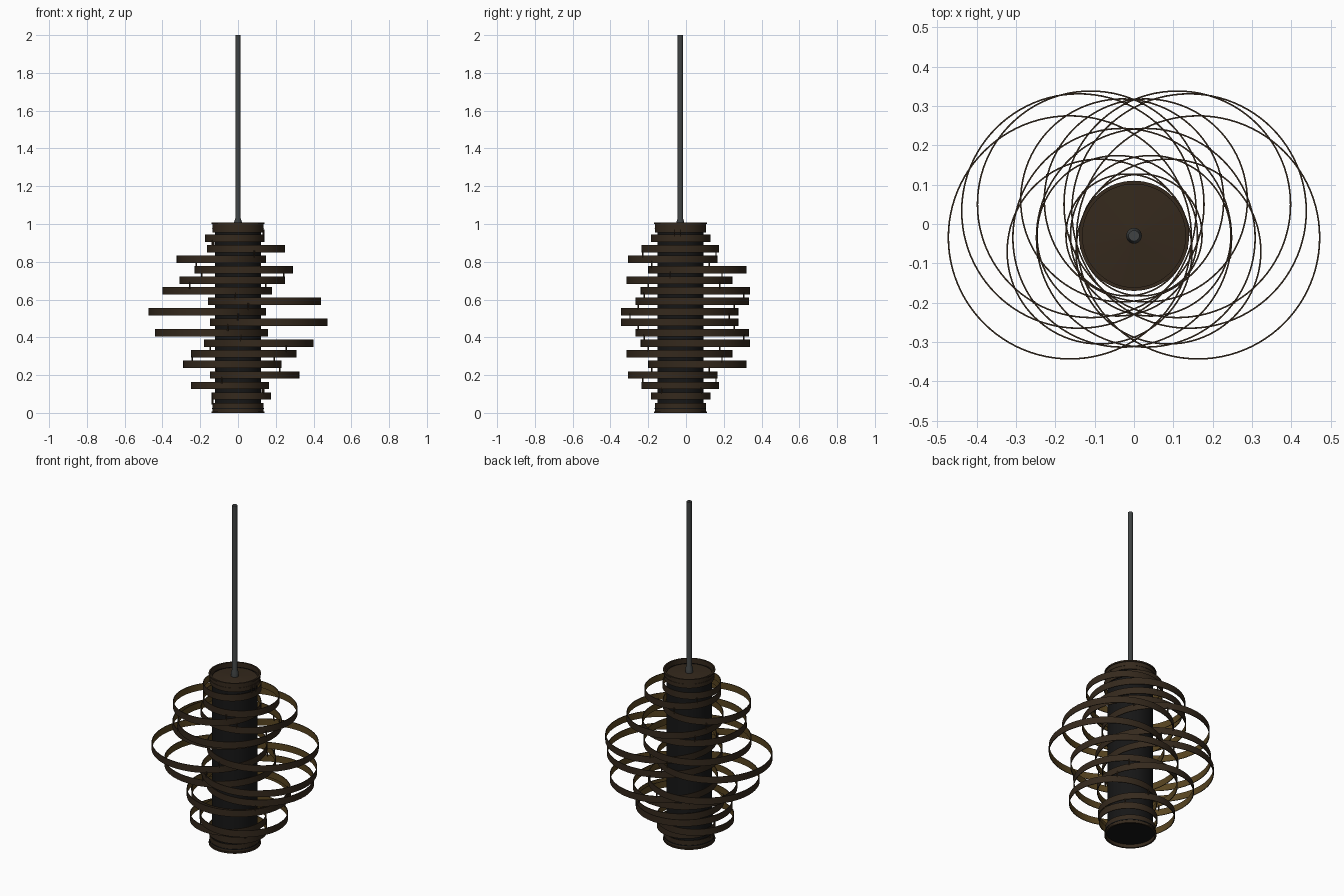
import bpy, math
from mathutils import Vector

if "Cube" in bpy.data.objects:
    bpy.data.objects.remove(bpy.data.objects["Cube"])


def material(name, rgb):
    m = bpy.data.materials.new(name)
    m.diffuse_color = (*rgb, 1)
    m.use_nodes = True
    m.node_tree.nodes["Principled BSDF"].inputs["Base Color"].default_value = m.diffuse_color
    return m


BRONZE = material("dark_bronze", (0.035, 0.022, 0.012))
GOLD = material("inner_gold", (0.10, 0.06, 0.015))
BLACK = material("black_shade", (0.008, 0.008, 0.008))
STEEL = material("dark_steel", (0.05, 0.055, 0.055))
AXIS = (0.0, -0.03)


def lathe(name, profile, centre, mat, closed=False, seg=72, inner=None):
    """Revolve an (r, z) profile around a vertical axis."""
    verts, faces, n = [], [], len(profile)
    for i in range(seg):
        a = 2 * math.pi * i / seg
        verts += [(r * math.cos(a), r * math.sin(a), z) for r, z in profile]
    strips = n if closed else n - 1
    for i in range(seg):
        p, q = i * n, (i + 1) % seg * n
        for k in range(strips):
            j = (k + 1) % n
            faces.append((p + k, q + k, q + j, p + j))
    me = bpy.data.meshes.new(name)
    me.from_pydata(verts, [], faces)
    me.materials.append(mat)
    if inner:
        me.materials.append(inner)
        for f in me.polygons:
            # last strip of a band profile is its inside wall
            f.material_index = int(f.index % strips == strips - 1)
    ob = bpy.data.objects.new(name, me)
    ob.location = (centre[0], centre[1], 0)
    bpy.context.collection.objects.link(ob)
    bpy.context.view_layer.objects.active = ob
    ob.select_set(True)
    bpy.ops.object.shade_smooth_by_angle(angle=math.radians(35))
    ob.select_set(False)
    return ob


def band(name, centre, radius, z, half, t=0.004):
    ri = radius - t
    lathe(name, [(ri, z - half), (radius, z - half), (radius, z + half), (ri, z + half)],
          centre, BRONZE, closed=True, seg=96, inner=GOLD)


# Central shade tube with recessed end caps
lathe("shade_tube", [(0.122, 0.02), (0.122, 0.985)], AXIS, BLACK)
lathe("top_cap", [(0.0005, 0.99), (0.137, 0.98), (0.137, 0.976), (0.0005, 0.976)], AXIS, BRONZE)
lathe("bottom_cap", [(0.0005, 0.02), (0.137, 0.02), (0.137, 0.025), (0.0005, 0.025)], AXIS, BLACK)


# End collars with a small lip at the outer edge
def collar(name, z0, z1):
    d = 0.008 if z1 > z0 else -0.008
    prof = [(0.131, z0), (0.135, z0), (0.135, z1 - d), (0.14, z1 - d), (0.14, z1), (0.131, z1)]
    lathe(name, prof if d > 0 else prof[::-1], AXIS, BRONZE, closed=True)


collar("top_collar", 0.955, 1.008)
collar("bottom_collar", 0.052, 0.0)

# Suspension rod
lathe("hanging_rod", [(0.0005, 0.985), (0.02, 0.985), (0.02, 1.012), (0.014, 1.03),
                      (0.014, 2.0), (0.0005, 2.0)], AXIS, STEEL, seg=24)

# Offset rings: upper half from top to middle (x, y, radius), lower half flipped in x
upper = [(-0.018, -0.028, 0.157), (0.0425, -0.03, 0.206), (-0.0875, -0.07, 0.237),
         (0.03, 0.06, 0.26), (-0.03, -0.035, 0.28), (-0.11, 0.05, 0.29),
         (0.14, 0.033, 0.30), (-0.163, -0.034, 0.311)]
rings = upper + [(-x, y, r) for x, y, r in reversed(upper)]
STEP = 0.0557
levels = [0.925 - i * STEP for i in range(len(rings))]
for i, ((x, y, r), z) in enumerate(zip(rings, levels)):
    band(f"ring_{i + 1}", (x, y), r, z, 0.0195)

# Thin pins joining neighbouring rings where their outlines cross
chain = [(*AXIS, 0.139)] + rings + [(*AXIS, 0.139)]
heights = [0.925 + STEP] + levels + [levels[-1] - STEP]
for i in range(len(chain) - 1):
    (xa, ya, ra), (xb, yb, rb) = chain[i], chain[i + 1]
    ra, rb = ra - 0.002, rb - 0.002
    u = Vector((xb - xa, yb - ya))
    d = u.length
    u.normalize()
    a = max(-ra, min(ra, (d * d + ra * ra - rb * rb) / (2 * d)))
    h = math.sqrt(max(0.0, ra * ra - a * a))
    for s in (-1, 1):
        p = Vector((xa, ya)) + u * a + Vector((-u.y, u.x)) * h * s
        z0, z1 = heights[i + 1] + 0.01, heights[i] - 0.01
        lathe(f"pin_{i + 1}_{'a' if s < 0 else 'b'}",
              [(0.0005, z0), (0.004, z0), (0.004, z1), (0.0005, z1)], p, BRONZE, seg=10)
